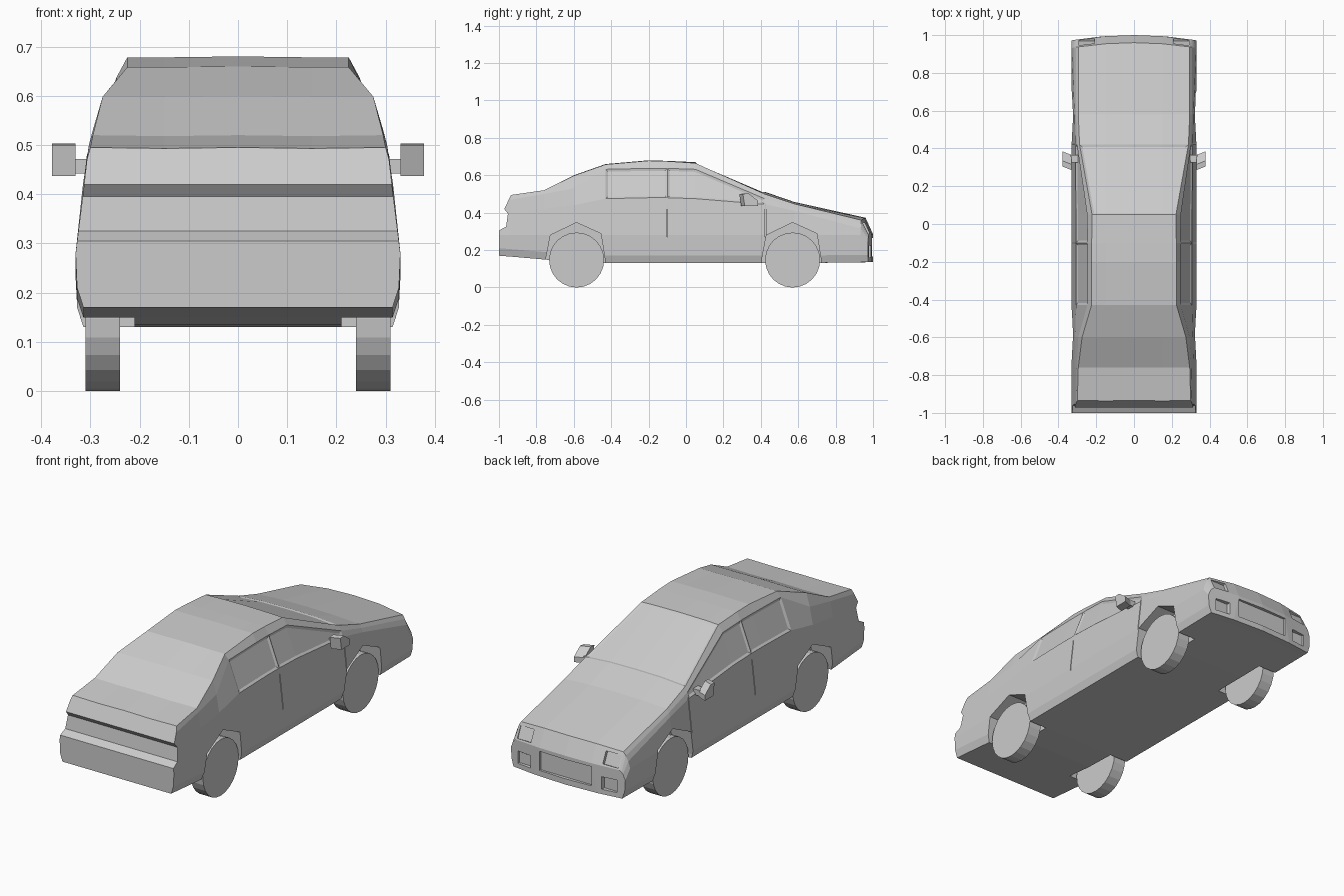
import bpy, bmesh, math
from mathutils import Matrix, Vector

if "Cube" in bpy.data.objects:
    bpy.data.objects.remove(bpy.data.objects["Cube"])


def make_object(name, bm):
    bmesh.ops.recalc_face_normals(bm, faces=bm.faces[:])
    me = bpy.data.meshes.new(name)
    bm.to_mesh(me)
    bm.free()
    ob = bpy.data.objects.new(name, me)
    bpy.context.collection.objects.link(ob)
    return ob


def prism(name, profile, x0, x1):
    """Extrude a (y, z) profile between two x positions."""
    bm = bmesh.new()
    a = [bm.verts.new((x0, y, z)) for y, z in profile]
    b = [bm.verts.new((x1, y, z)) for y, z in profile]
    bm.faces.new(a)
    bm.faces.new(b[::-1])
    for i in range(len(a)):
        j = (i + 1) % len(a)
        bm.faces.new((a[i], b[i], b[j], a[j]))
    return make_object(name, bm)


def box(name, x0, x1, y0, y1, z0, z1):
    return prism(name, [(y0, z0), (y1, z0), (y1, z1), (y0, z1)], x0, x1)


def cut(target, cutter):
    mod = target.modifiers.new("cut", 'BOOLEAN')
    mod.operation, mod.solver, mod.object = 'DIFFERENCE', 'EXACT', cutter
    bpy.context.view_layer.objects.active = target
    bpy.ops.object.modifier_apply(modifier=mod.name)
    bpy.data.objects.remove(cutter)


# Body stations: y, underside z, waist (x, z), window top (x, z), roof edge (x, z), centre z
stations = [
    (-1.00, .17, (.315, .40), (.307, .47), (.30, .495), .495),
    (-.935, .165, (.315, .40), (.307, .47), (.30, .495), .495),
    (-.76, .15, (.315, .42), (.303, .50), (.295, .52), .52),
    (-.60, .135, (.312, .44), (.295, .53), (.275, .598), .60),
    (-.43, .13, (.307, .475), (.247, .632), (.225, .658), .66),
    (-.20, .13, (.307, .48), (.247, .637), (.225, .678), .68),
    (-.10, .13, (.307, .48), (.247, .637), (.224, .675), .677),
    (.05, .13, (.307, .475), (.248, .632), (.222, .665), .67),
    (.42, .13, (.311, .445), (.302, .475), (.288, .50), .512),
    (.58, .13, (.315, .41), (.307, .43), (.295, .447), .457),
    (.96, .135, (.32, .315), (.308, .342), (.295, .36), .373),
    (1.00, .135, (.318, .262), (.31, .272), (.30, .28), .285),
]

# Car body: lofted half-sections, mirrored across x
bm = bmesh.new()
rings = []
for y, zb, waist, win, roof, top in stations:
    zd = min(.28, waist[1] - .03)
    half = [(.18, zb), (.314, zb), (.327, zb + .04), (.33, zd), waist, win, roof,
            (.15, top - .002)]
    loop = half + [(0, top)] + [(-x, z) for x, z in half[::-1]] + [(0, zb)]
    bow = .028 if y > .9 else 0
    rings.append([bm.verts.new((x, y - bow * (x / .33) ** 2, z)) for x, z in loop])
n = len(rings[0])
grid = []
for a, b in zip(rings, rings[1:]):
    grid.append([bm.faces.new((a[i], a[(i + 1) % n], b[(i + 1) % n], b[i])) for i in range(n)])
for r in (rings[0], rings[-1]):
    bm.faces.new(r[0:8])
    bm.faces.new((r[0], r[7], r[8], r[17]))
    bm.faces.new((r[17], r[8], r[9], r[16]))
    bm.faces.new(r[9:17])
bmesh.ops.recalc_face_normals(bm, faces=bm.faces[:])
# Recessed windscreen and side windows
panes = [[grid[7][i] for i in (6, 7, 8, 9)]]
for col in (4, 11):
    panes += [[grid[4][col], grid[5][col]], [grid[6][col], grid[7][col]]]
for faces in panes:
    bmesh.ops.inset_region(bm, faces=faces, thickness=.012, depth=-.006, use_even_offset=True)
body = make_object("car_body", bm)

# Stepped tail and bumper ledge
cut(body, prism("tail_cutter", [(-1.1, .305), (-1, .305), (-.962, .325), (-.952, .395),
                                (-.972, .42), (-.935, .495), (-.93, .6), (-1.1, .6)], -.5, .5))

# Grille recess
cut(body, box("grille_cutter", -.15, .15, .983, 1.1, .165, .265))

arch = [(-.165, 0), (-.165, .15), (-.14, .28), (0, .347), (.13, .288), (.152, .15), (.152, 0)]
wheel_y = {"rear": -.585, "front": .57}
for s in (-1, 1):
    # Wheel arches
    for yc in wheel_y.values():
        cut(body, prism("arch_cutter", [(yc + y, z) for y, z in arch], s * .21, s * .45))
    # Headlight and lower lamp recesses
    lamp = box("headlight_cutter", -.042, .042, -.01, .03, -.032, .032)
    lamp.data.transform(Matrix.Translation((s * .25, .965, .318))
                        @ Matrix.Rotation(math.radians(24), 4, 'X'))
    cut(body, lamp)
    cut(body, box("lower_lamp_cutter", s * .205, s * .285, .967, 1.1, .16, .225))
    # Door seams
    for ys in (-.1, .425):
        cut(body, box("seam_cutter", s * .306, s * .4, ys - .002, ys + .002, .27, .45))

# Wheels
for s, side in ((-1, "left"), (1, "right")):
    for end, yc in wheel_y.items():
        bpy.ops.mesh.primitive_cylinder_add(vertices=24, radius=.147, depth=.07,
                                            location=(s * .275, yc, .147),
                                            rotation=(0, math.pi / 2, 0))
        bpy.context.object.name = f"{end}_{side}_wheel"
    # Door mirrors: housing on a short arm
    head = prism(f"{side}_mirror", [(.305, .50), (.335, .503), (.385, .465), (.385, .437),
                                    (.315, .437)], s * .33, s * .378)
    for v in head.data.vertices:
        v.co.y += -.02 + (abs(v.co.x) - .33) * .4
    box(f"{side}_mirror_arm", s * .295, s * .335, .325, .365, .442, .472)
